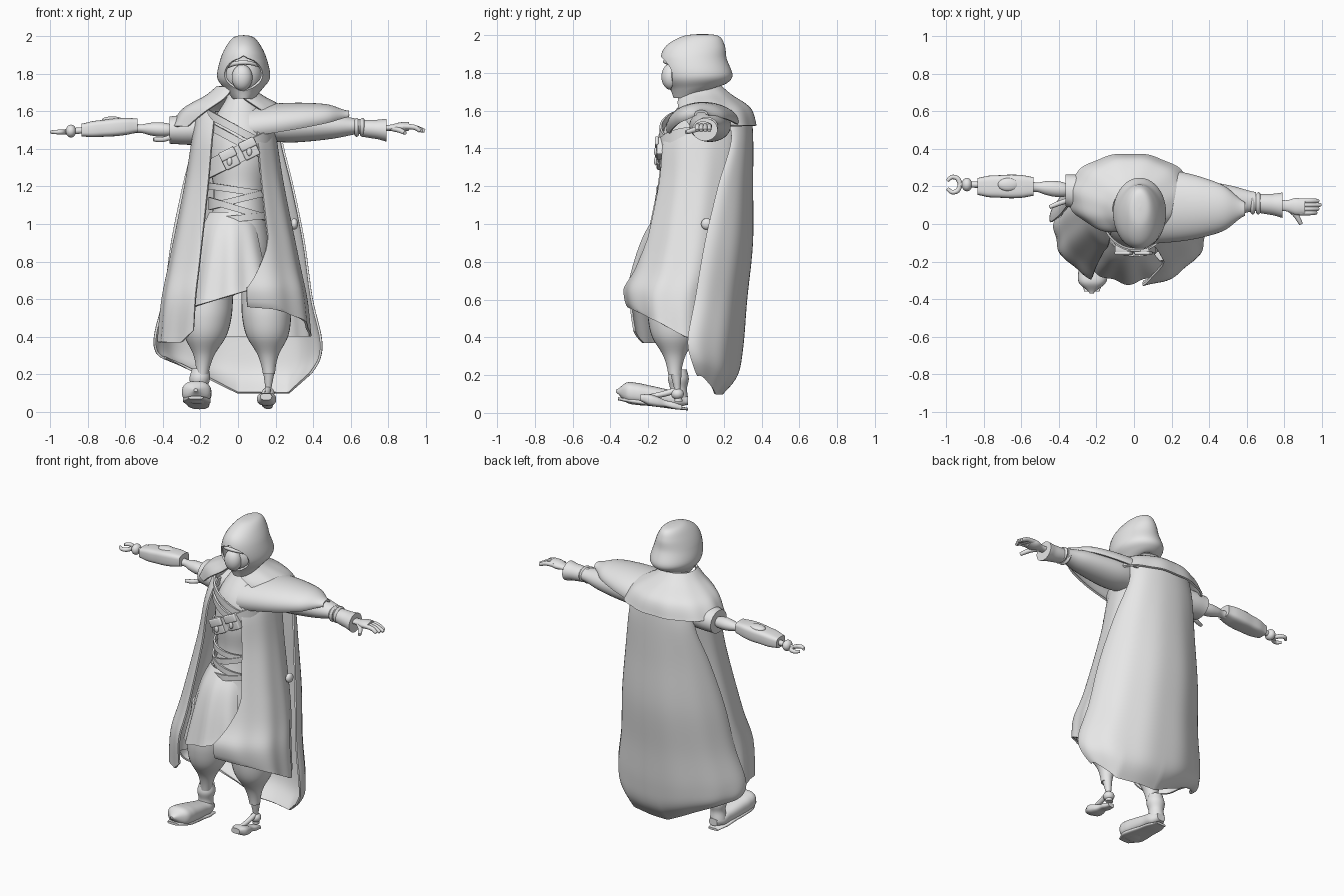
import bpy
import bmesh
from math import sin, cos, sqrt, radians, copysign
from mathutils import Vector

default_cube = bpy.data.objects.get("Cube")
if default_cube:
    bpy.data.objects.remove(default_cube, do_unlink=True)

grey = bpy.data.materials.new("plain grey")
grey.use_nodes = True
grey.diffuse_color = (0.8, 0.8, 0.8, 1)
grey.node_tree.nodes["Principled BSDF"].inputs["Base Color"].default_value = grey.diffuse_color


def finish(name):
    """Apply modifiers to the active object, then name, colour and smooth it."""
    bpy.ops.object.convert(target="MESH")
    ob = bpy.context.view_layer.objects.active
    ob.name = name
    ob.data.materials.clear()
    ob.data.materials.append(grey)
    bpy.ops.object.shade_smooth_by_angle(angle=radians(40))


def place(name, data):
    """Put new data in the scene as the only selected object."""
    ob = bpy.data.objects.new(name, data)
    bpy.context.collection.objects.link(ob)
    bpy.ops.object.select_all(action="DESELECT")
    ob.select_set(True)
    bpy.context.view_layer.objects.active = ob
    return ob


def spline(rows, steps=6):
    """Smoothly interpolate rows of numbers."""
    result = []
    last = len(rows) - 1
    for i in range(last):
        before, a, b, after = rows[max(i - 1, 0)], rows[i], rows[i + 1], rows[min(i + 2, last)]
        for s in range(steps):
            t = s / steps
            row = []
            for p, q, r, w in zip(before, a, b, after):
                slope_in, slope_out = (r - p) / 2, (w - q) / 2
                ease = t * t * (3 - 2 * t)
                bend = t * (1 - t) * ((1 - t) * slope_in - t * slope_out)
                row.append(q + (r - q) * ease + bend)
            result.append(row)
    return result + [list(rows[last])]


def skin(name, stations, facing, spread, thick, seg, square=1, fold=0, hem=None):
    """Skin arcs given as (centre, side axis, other axis); spread is each arc's half angle."""
    bm = bmesh.new()
    rings = []
    for i, (centre, side, other) in enumerate(stations):
        t = i / (len(stations) - 1)
        half = spread(centre.z)
        ring = []
        for k in range(seg + 1):
            angle = radians(facing + half * (2 * k / seg - 1))
            c, s = cos(angle), sin(angle)
            swell = 1 + fold * t * sin(11 * angle)
            co = centre + side * swell * copysign(abs(c) ** square, c) + other * swell * copysign(abs(s) ** square, s)
            if hem:
                co.z += hem(co.x, co.y, t)
            ring.append(bm.verts.new(co))
        rings.append(ring)
    for lower, upper in zip(rings, rings[1:]):
        for k in range(seg):
            bm.faces.new((lower[k], lower[k + 1], upper[k + 1], upper[k]))
    if not thick:
        for ring in (rings[0], rings[-1]):
            bm.faces.new(ring[:-1])
    bmesh.ops.remove_doubles(bm, verts=bm.verts, dist=0.0005)
    bmesh.ops.recalc_face_normals(bm, faces=bm.faces)
    mesh = bpy.data.meshes.new(name)
    bm.to_mesh(mesh)
    bm.free()
    ob = place(name, mesh)
    if thick:
        solid = ob.modifiers.new("cloth", "SOLIDIFY")
        solid.thickness, solid.offset = thick, 0
    finish(name)


def full(z):
    return 180


def limb(name, start, end, radii, flat=1, square=1, facing=0, spread=full, thick=0):
    """Body from start to end, its evenly spaced radii running along the longest direction."""
    start, end = Vector(start), Vector(end)
    run = [abs(v) for v in end - start]
    axes = [Vector((1, 0, 0)), Vector((0, 1, 0)), Vector((0, 0, 1))]
    axes.pop(run.index(max(run)))
    dense = spline([(r,) for r in radii])
    stations = [(start.lerp(end, i / (len(dense) - 1)), axes[0] * r, axes[1] * r * flat)
                for i, (r,) in enumerate(dense)]
    skin(name, stations, facing, spread, thick, 32, square)


def cloth(name, rows, x=0, facing=90, spread=full, **options):
    """Hanging cloth from rows of (height, depth, half width, half depth)."""
    stations = [(Vector((x, y, z)), Vector((rx, 0, 0)), Vector((0, ry, 0))) for z, y, rx, ry in spline(rows)]
    skin(name, stations, facing, spread, 0.012, 80, **options)


def ball(name, centre, size):
    bpy.ops.mesh.primitive_uv_sphere_add(segments=28, ring_count=16, location=centre)
    bpy.context.object.scale = size
    finish(name)


def box(name, centre, size, lean):
    bpy.ops.mesh.primitive_cube_add(size=1, location=centre, rotation=(0, radians(lean), 0))
    bpy.context.object.scale = size
    bpy.ops.object.transform_apply(location=False, rotation=False)
    bevel = bpy.context.object.modifiers.new("round", "BEVEL")
    bevel.width, bevel.segments = 0.008, 3
    finish(name)


def rod(name, points, radius):
    """Round rod through points, thinner at its far end."""
    curve = bpy.data.curves.new(name, "CURVE")
    curve.dimensions, curve.bevel_depth, curve.use_fill_caps = "3D", radius, True
    path = curve.splines.new("POLY")
    dense = spline(points)
    path.points.add(len(dense) - 1)
    for i, co in enumerate(dense):
        path.points[i].co = (*co, 1)
        path.points[i].radius = 1 - 0.4 * (i / len(dense)) ** 3
    place(name, curve)
    finish(name)


def hood_spread(z):
    return 180 - 46 * sqrt(max(0, 1 - ((z - 1.8) / 0.085) ** 2))


# Head: hood with a face opening, mask and brow
cloth("hood", [(2, .09, 0, 0), (1.99, .08, .05, .09), (1.94, .05, .09, .15), (1.87, .04, .12, .17),
               (1.78, .06, .135, .18), (1.72, .07, .1, .15), (1.67, .06, .06, .12)], x=.03,
      spread=hood_spread, hem=lambda x, y, t: max(0, y) * t ** 5 * .4)
ball("face", (.03, .02, 1.79), (.1, .11, .11))
ball("mask", (.022, -.08, 1.78), (.055, .05, .07))
rod("brow", [(.03 + .09 * s, -.06 - .05 * (1 - s * s), 1.86 - .02 * s * s) for s in (-1, -.5, 0, .5, 1)], .012)

# Torso with crossing straps, waist wraps and pouches
limb("torso", (.02, .09, 1.7), (0, -.04, .66), (.07, .16, .17, .14, .15, .17, .13), flat=1.1)


def band(name, z, height, radius, tilt):
    rows = [(z + side * height / 2, .09 - (1.7 - z) / 8, radius, radius * 1.08) for side in (1, -1)]
    cloth(name, rows, x=.01, hem=lambda x, y, t: tilt * x)


band("pouch_strap", 1.37, .1, .178, .5)
for z in (1.44, 1.5):
    band("chest_wrap", z, .045, .184, -.55)
for i, tilt in enumerate((-.15, .25, -.3, .1)):
    band("waist_wrap", 1.18 - i * .05, .035, .161, tilt)
for x in (-.045, .06):
    z = 1.37 + x / 2
    box("pouch", (x, -.13, z), (.085, .05, .1), -26)
    box("pouch_flap", (x - .01, -.155, z + .025), (.09, .02, .05), -26)
    ball("pouch_clasp", (x, -.16, z - .015), (.014, .01, .022))


# Clothing: open coat in two halves, front skirt, long cape and shoulder mantle
def coat_half(name, facing, spread, hem):
    cloth(name, [(1.6, .1, .19, .16), (1.45, .08, .22, .23), (1.2, .06, .26, .24), (.8, .01, .34, .28),
                 (.6, -.04, .38, .29), (.4, -.04, .4, .27)], x=-.02,
          facing=facing, spread=spread, fold=.02, hem=lambda x, y, t: hem(x, y) * t ** 5)


coat_half("left_coat", 20, lambda z: 76 + min(24, max(0, .9 - z) * 80), lambda x, y: max(0, -y) * .55)
coat_half("right_coat", 160, lambda z: 78, lambda x, y: max(0, x + .3) - .03)
cloth("front_skirt", [(1.06, .01, .13, .15), (.95, .01, .18, .22), (.8, 0, .22, .26), (.57, -.01, .28, .3)], x=-.03,
      facing=260, spread=lambda z: 55, fold=.03, hem=lambda x, y, t: t ** 3 * (.3 * x + .06))
cloth("cape", [(1.6, .2, .22, .14), (1.45, .24, .23, .11), (1.2, .17, .29, .18), (.9, .1, .35, .25),
               (.6, .05, .39, .27), (.35, .01, .44, .29), (.2, .03, .43, .24), (.1, .06, .38, .13)],
      spread=lambda z: 90, fold=.012,
      hem=lambda x, y, t: t ** 4 * (.5 * max(0, -x) + .9 * max(0, x - .27)))
cloth("mantle", [(1.73, .08, .09, .1), (1.68, .1, .15, .14), (1.61, .14, .27, .2), (1.52, .16, .33, .21)],
      x=-.02, spread=lambda z: 175 - 210 * (1.73 - z), fold=.015)
limb("shoulder_drape", (.06, .1, 1.51), (.59, .08, 1.58), (.2, .19, .175, .15, .11, .03), flat=.58,
     facing=98, spread=lambda z: 103, thick=.012)
ball("side_button", (.3, .11, 1), (.02, .03, .03))

# Left arm: sleeve, wrapped wrist, glove and fingers
limb("left_sleeve", (.15, .13, 1.52), (.65, .12, 1.52), (.1, .11, .1, .08, .05), flat=.78)
for x in (.62, .65):
    limb("wrist_wrap", (x, .11, 1.515), (x + .025, .11, 1.515), (.05, .06, .05), flat=.85)
limb("left_cuff", (.66, .11, 1.51), (.79, .1, 1.5), (.05, .054, .058, .067), flat=.9)
limb("left_palm", (.77, .1, 1.51), (.91, .09, 1.52), (.03, .03, .045, .042), flat=.55)
for k in range(4):
    y = .06 + k * .021
    rod("left_finger", [(.88, y, 1.52), (.94, y, 1.515), (.995 - abs(k - 2) * .012, y, 1.495)], .014)
rod("left_thumb", [(.82, .085, 1.51), (.86, .05, 1.5), (.89, 0, 1.485)], .015)

# Right arm: torn sleeve and jointed mechanical limb with a claw
limb("right_sleeve", (-.12, .14, 1.51), (-.365, .18, 1.5), (.1, .1, .095, .085), flat=.85)
rod("right_torn_flap", [(-.34, .13, 1.47), (-.4, .11, 1.45), (-.45, .09, 1.45)], .014)
limb("right_upper_rod", (-.34, .18, 1.5), (-.56, .2, 1.51), (.03, .04, .042, .036, .025, .03), flat=.9)
limb("right_forearm", (-.535, .2, 1.525), (-.835, .2, 1.5), (.05, .06, .063, .06, .057, .045),
     flat=.75, square=.55)
ball("forearm_panel", (-.67, .21, 1.555), (.055, .035, .018))
rod("right_wrist", [(-.82, .21, 1.5), (-.93, .21, 1.49)], .017)
ball("wrist_joint", (-.89, .21, 1.495), (.028, .036, .034))
for side in (1, -1):
    rod("claw_prong", [(-.925, .21, 1.49), (-.94, .21 + side * .032, 1.49),
                       (-.97, .21 + side * .04, 1.49), (-.995, .21 + side * .02, 1.49)], .013)

# Legs: baggy trousers
for name, side, ankle in (("left_trouser", 1, .165), ("right_trouser", -1, -.19)):
    limb(name, (side * .14, -.07, .8), (ankle, -.06, .2), (.12, .125, .13, .13, .11, .055, .032), flat=1.05)

# Right boot
limb("right_boot_shaft", (-.2, -.04, .23), (-.21, -.04, .08), (.045, .055, .045, .05))
limb("right_boot", (-.225, -.37, .115), (-.205, .01, .065), (.01, .07, .078, .073, .067, .06, .055, .03),
     flat=.75, square=.8)
limb("right_sole", (-.225, -.36, .075), (-.205, .01, .02), (.04, .072, .07, .06, .055, .035),
     flat=.2, square=.6)

# Left mechanical foot
limb("left_shin", (.165, -.055, .23), (.16, -.04, .06), (.032, .024, .016, .022))
ball("left_ankle_joint", (.16, -.045, .1), (.034, .034, .03))
limb("left_foot_bar", (.15, -.24, .08), (.16, -.02, .028), (.03, .05, .045, .03, .03, .022),
     flat=.6, square=.7)
rod("left_foot_strut", [(.16, -.05, .12), (.157, -.12, .1), (.15, -.2, .085)], .016)
